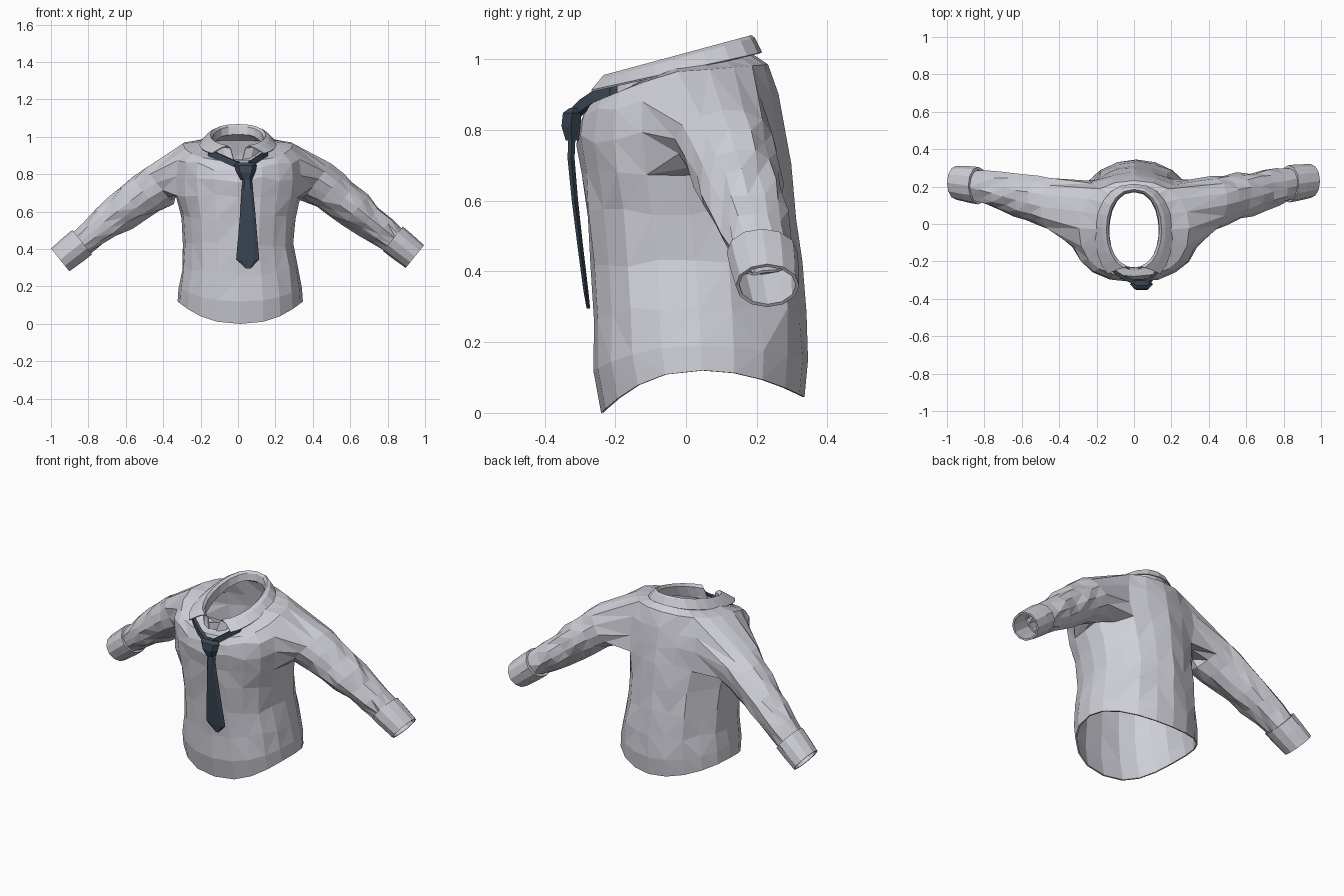
import bpy, bmesh, math, random
from mathutils import Vector

if "Cube" in bpy.data.objects:
    bpy.data.objects.remove(bpy.data.objects["Cube"])
random.seed(4)
TAU = 2 * math.pi


def material(name, rgb):
    m = bpy.data.materials.new(name)
    m.diffuse_color = (*rgb, 1)
    m.use_nodes = True
    m.node_tree.nodes["Principled BSDF"].inputs["Base Color"].default_value = m.diffuse_color
    return m


CLOTH = material("pale_grey_cloth", (0.62, 0.62, 0.68))
NAVY = material("navy_cloth", (0.046, 0.067, 0.096))


def finish(name, bm, mat, thickness=0):
    bmesh.ops.recalc_face_normals(bm, faces=bm.faces)
    me = bpy.data.meshes.new(name)
    bm.to_mesh(me)
    bm.free()
    me.materials.append(mat)
    ob = bpy.data.objects.new(name, me)
    bpy.context.collection.objects.link(ob)
    if thickness:
        mod = ob.modifiers.new("thickness", 'SOLIDIFY')
        mod.thickness = thickness
        mod.offset = -1
    return ob


def skin(bm, a, b, closed=True):
    """Quads between two rows of vertices."""
    n = len(a)
    for i in range(n if closed else n - 1):
        j = (i + 1) % n
        bm.faces.new((a[i], a[j], b[j], b[i]))


def loft(bm, rows, closed=True, caps=False):
    rows = [[bm.verts.new(p) for p in row] for row in rows]
    for a, b in zip(rows, rows[1:]):
        skin(bm, a, b, closed)
    if caps:
        bm.faces.new(rows[0])
        bm.faces.new(rows[-1])
    return rows


def jitter(r):
    return random.uniform(-r, r)


# Torso rings: z front, z side, z back, half width, y front, y back
TORSO = [
    (.00, .12, .045, .335, -.24, .335), (.12, .19, .15, .33, -.262, .345),
    (.27, .30, .28, .31, -.263, .337), (.42, .43, .42, .298, -.27, .325),
    (.56, .57, .56, .308, -.283, .308), (.68, .68, .70, .335, -.298, .287),
    (.77, .79, .80, .345, -.305, .272), (.83, .89, .89, .34, -.30, .257),
    (.87, .965, .985, .295, -.28, .232), (.875, .975, 1.01, .185, -.25, .195),
    (.88, .98, 1.02, .14, -.235, .175)]
COLS, ROW0, ROW1 = 20, 5, 8           # armholes span rows ROW0 to ROW1
ARMHOLES = {1: (4, 8), -1: (12, 16)}  # side: first and last column

# Sleeve sections: centre x, y, z, radius across, radius along y
SLEEVE = [
    (.42, .112, .760, .122, .142), (.49, .130, .712, .112, .135),
    (.56, .146, .662, .104, .124), (.63, .164, .608, .097, .114),
    (.70, .182, .553, .088, .104), (.77, .198, .498, .078, .094),
    (.84, .212, .442, .070, .085)]
AXIS = Vector((.78, .10, -.63)).normalized()


def sleeve_point(side, c, r_up, r_y, ang, wobble=0):
    """Point on a sleeve section; the -x arm hangs slightly lower and forward."""
    up = Vector((.63, 0, .78))
    p = Vector(c) + Vector((0, 1, 0)) * (r_y + jitter(wobble)) * math.cos(ang)
    p += up * (r_up + jitter(wobble)) * math.sin(ang)
    if side < 0:
        p += Vector((.005, -.010, -.018))
    return Vector((p.x * side, p.y, p.z))


# Shirt body with sleeves grown from the armholes
bm = bmesh.new()
grid = []
for r, (zf, zs, zb, w, yf, yb) in enumerate(TORSO):
    row = []
    for i in range(COLS):
        a = TAU * i / COLS
        s, c = math.sin(a), math.cos(a)
        power = .85 if c > 0 else (1 if r < 6 else .9)
        x = w * math.copysign(abs(s) ** power, s)
        mid, half = (yf + yb) / 2, (yb - yf) / 2
        y = mid - half * math.copysign(abs(c) ** power, c)
        blend = abs(c) ** (1 if r > 7 else 2)   # straight slope at the neck, curved hem
        z = zs + ((zf if c > 0 else zb) - zs) * blend
        if r < 3:
            x += .012
        if 1 < r < 8:                       # soft vertical folds, deeper at the back
            k = 1 + jitter(.02) + (.02 * (-1) ** i if c < -.2 else 0)
            x, y, z = x * k, mid + (y - mid) * k, z + jitter(.015)
        row.append(bm.verts.new((x, y, z)))
    grid.append(row)
for r in range(len(grid) - 1):
    for i in range(COLS):
        if ROW0 <= r < ROW1 and any(a <= i < b for a, b in ARMHOLES.values()):
            continue
        j = (i + 1) % COLS
        bm.faces.new((grid[r][i], grid[r][j], grid[r + 1][j], grid[r + 1][i]))

for side, (c0, c1) in ARMHOLES.items():
    loop = [grid[r][i] for r in range(ROW0, ROW1 + 1) for i in range(c0, c1 + 1)
            if r in (ROW0, ROW1) or i in (c0, c1)]
    cy = sum(v.co.y for v in loop) / len(loop)
    cz = sum(v.co.z for v in loop) / len(loop)
    angle = lambda v: math.atan2(v.co.z - cz, v.co.y - cy)
    loop.sort(key=angle)
    n = len(loop)
    start = sum(angle(v) - TAU * k / n for k, v in enumerate(loop)) / n
    prev = loop
    for x, y, z, ru, ry in SLEEVE:
        ring = [bm.verts.new(sleeve_point(side, (x, y, z), ru, ry, start + TAU * k / n, .011))
                for k in range(n)]
        skin(bm, prev, ring)
        prev = ring
bmesh.ops.delete(bm, geom=[v for v in bm.verts if not v.link_faces], context='VERTS')
# Crease the cloth along quad diagonals
bmesh.ops.triangulate(bm, faces=bm.faces[:], quad_method='SHORT_EDGE')
finish("shirt_body", bm, CLOTH, .008)

# Cuffs
for side, name in ((1, "cuff_right"), (-1, "cuff_left")):
    bm = bmesh.new()
    base = Vector((.828, .215, .455))
    rows = []
    for t, ru, ry in ((0, .070, .084), (0, .084, .100), (.06, .083, .098), (.152, .078, .090)):
        rows.append([sleeve_point(side, base + AXIS * t, ru, ry, TAU * k / 12) for k in range(12)])
    loft(bm, rows)
    finish(name, bm, CLOTH, .01)

# Folded collar: stand inside, fold on top, leaf outside with square front points
bm = bmesh.new()
STEPS = 18


def collar_line(gap, w, yf, yb, z0, slope, front=.85):
    pts = []
    for i in range(STEPS + 1):
        a = math.radians(gap + (360 - 2 * gap) * i / STEPS)
        s, c = math.sin(a), math.cos(a)
        y = (yf + yb) / 2 - (yb - yf) / 2 * c
        x = w * math.copysign(abs(s) ** (front if c > 0 else .85), s)
        pts.append((x, y, z0 + slope * y))
    return pts


loft(bm, [collar_line(6, .132, -.24, .17, .955, .36),
          collar_line(13, .135, -.23, .175, 1.005, .29),
          collar_line(19, .148, -.245, .185, 1.018, .27),
          collar_line(25, .170, -.265, .195, 1.008, .27, .75),
          collar_line(31, .208, -.305, .215, .972, .22, .6)], closed=False)
finish("collar", bm, CLOTH, .006)


# Tie parts: six-sided sections given as centre x, y, z, half width, half depth
def tie_part(name, sections):
    bm = bmesh.new()
    shape = ((-1, 0), (-.6, -1), (.6, -1), (1, 0), (.6, 1), (-.6, 1))
    loft(bm, [[(x + w * u, y + d * v, z) for u, v in shape] for x, y, z, w, d in sections],
         caps=True)
    return finish(name, bm, NAVY)


tie_part("tie_knot", [(.04, -.315, .862, .045, .014), (.04, -.322, .848, .062, .026),
                      (.042, -.325, .81, .050, .027), (.045, -.322, .77, .030, .018)])
tie_part("tie_blade", [(.05, -.322, .79, .022, .010), (.05, -.325, .72, .030, .010),
                       (.052, -.314, .60, .040, .009), (.052, -.300, .48, .050, .008),
                       (.052, -.283, .345, .062, .007), (.055, -.276, .295, .012, .005)])

# Neck bands of the tie running under the collar leaves
for side, name in ((1, "tie_band_right"), (-1, "tie_band_left")):
    bm = bmesh.new()
    path = [(.02, -.318, .847), (.07, -.290, .874), (.115, -.255, .898), (.16, -.205, .920)]
    rows = []
    for x, y, z in path:
        px = .035 * (1 - x / .16) + side * x
        rows.append([(px, y - .010, z - .022), (px, y - .010, z + .012),
                     (px, y + .012, z + .016), (px, y + .012, z - .018)])
    loft(bm, rows, caps=True)
    finish(name, bm, NAVY)
